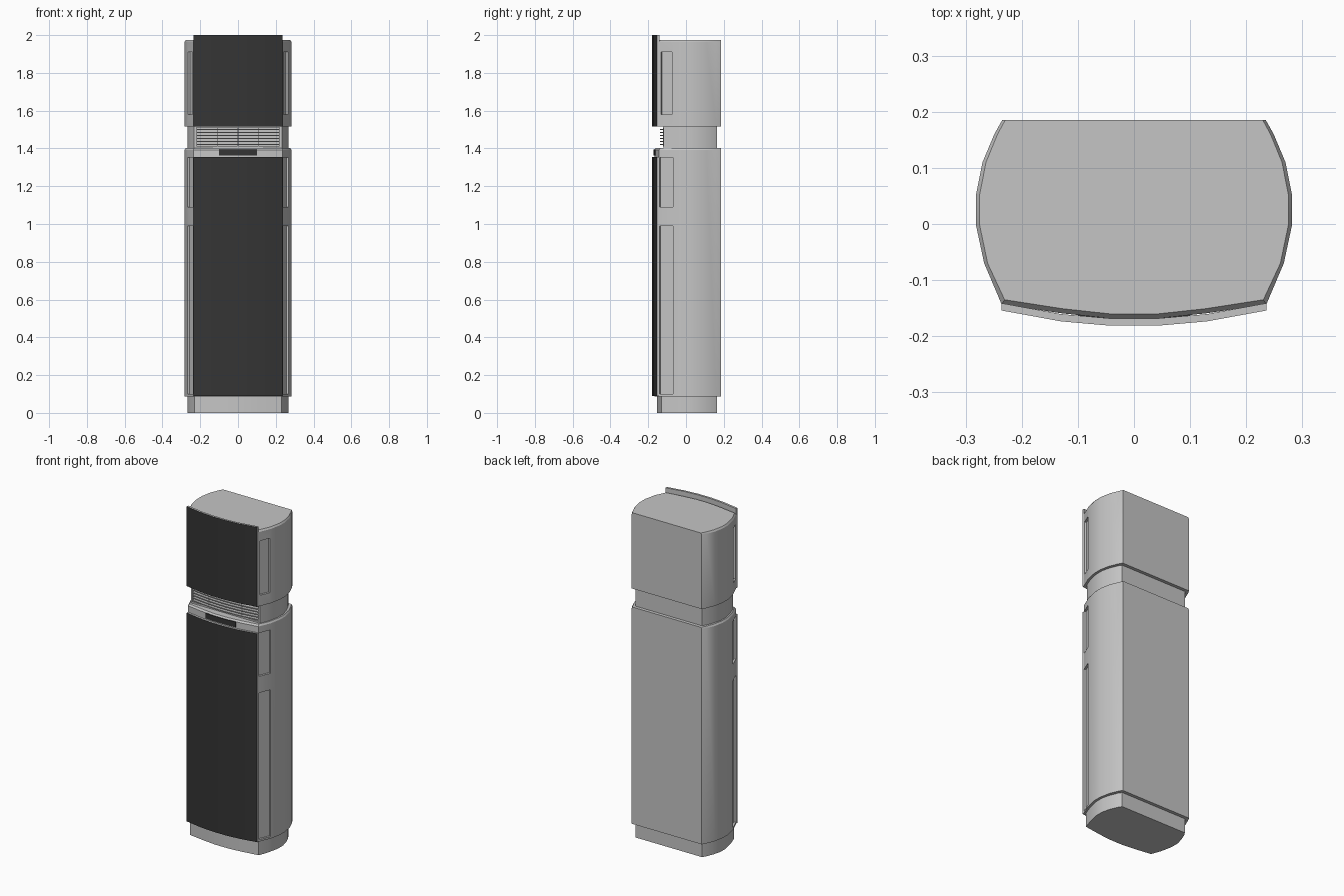
import bpy, bmesh
from mathutils import Vector

cube = bpy.data.objects.get("Cube")
if cube:
    bpy.data.objects.remove(cube, do_unlink=True)


def material(name, rgb):
    m = bpy.data.materials.new(name)
    m.use_nodes = True
    m.diffuse_color = (*rgb, 1)
    bsdf = next(n for n in m.node_tree.nodes if n.type == "BSDF_PRINCIPLED")
    bsdf.inputs["Base Color"].default_value = (*rgb, 1)
    return m


GREY = material("light grey plastic", (0.56, 0.56, 0.56))
DARK = material("charcoal glass", (0.035, 0.035, 0.035))


def loft(name, rings, mats=(GREY,), rule=None):
    """Skin a stack of (height, plan outline) rings and cap both ends."""
    bm = bmesh.new()
    loops = [[bm.verts.new((x, y, z)) for x, y in pts] for z, pts in rings]
    for a, b in zip(loops, loops[1:]):
        for i in range(len(a)):
            j = (i + 1) % len(a)
            bm.faces.new((a[i], a[j], b[j], b[i]))
    bm.faces.new(loops[0][::-1])
    bm.faces.new(loops[-1])
    bmesh.ops.recalc_face_normals(bm, faces=bm.faces)
    if rule:
        for f in bm.faces:
            f.material_index = rule(f)
    mesh = bpy.data.meshes.new(name)
    bm.to_mesh(mesh)
    bm.free()
    for m in mats:
        mesh.materials.append(m)
    ob = bpy.data.objects.new(name, mesh)
    bpy.context.collection.objects.link(ob)
    return ob


def activate(ob):
    bpy.ops.object.select_all(action="DESELECT")
    ob.select_set(True)
    bpy.context.view_layer.objects.active = ob


def smooth(ob):
    activate(ob)
    bpy.ops.object.shade_smooth_by_angle(angle=0.5)


def carve(ob, cutter):
    mod = ob.modifiers.new("cut", "BOOLEAN")
    mod.operation, mod.solver, mod.object = "DIFFERENCE", "EXACT", cutter
    cutter.hide_render = True
    activate(ob)
    bpy.ops.object.modifier_apply(modifier="cut")
    bpy.data.objects.remove(cutter, do_unlink=True)


def mirrored(half):
    return half + [(-x, y) for x, y in reversed(half)]


def eased(pts):
    """Slightly narrower outline for a chamfered rim; the back stays flush."""
    return [(x * 0.977, y + 0.008 if y < -0.1 else y) for x, y in pts]


def bowed(xs, front, back, bow=0.5):
    """Curved strip in plan, bulging to the front."""
    return ([(x, front + bow * x * x) for x in xs]
            + [(x, back + bow * x * x) for x in reversed(xs)])


def box(x0, x1, y0, y1):
    return [(x0, y0), (x1, y0), (x1, y1), (x0, y1)]


# Plan outlines
SIDE_REAR, SIDE_FRONT = Vector((0.267, -0.07)), Vector((0.236, -0.143))
BODY = mirrored([(0.235, 0.185), (0.249, 0.16), (0.27, 0.11), (0.282, 0.05),
                 (0.282, 0), tuple(SIDE_REAR), tuple(SIDE_FRONT),
                 (0.13, -0.159), (0.045, -0.168)])
inner_side = [(0.222, 0.165), (0.235, 0.145), (0.254, 0.1), (0.267, 0.05),
              (0.267, 0), (0.252, -0.07)]
NECK = mirrored(inner_side + [(0.232, -0.12)])
BASE = mirrored(inner_side + [(0.23, -0.13), (0.13, -0.145), (0.045, -0.154)])


def side_recess(ob, t0, t1, z0, z1, depth=0.012):
    """Shallow pocket in the front part of both sides."""
    edge = SIDE_FRONT - SIDE_REAR
    out = Vector((-edge.y, edge.x)).normalized()
    a, b = SIDE_REAR + edge * t0, SIDE_REAR + edge * t1
    quad = [a - out * depth, b - out * depth, b + out * 0.04, a + out * 0.04]
    for s in (1, -1):
        carve(ob, loft("recess_cutter", [(z, [(s * p.x, p.y) for p in quad])
                                         for z in (z0, z1)]))


# Base plinth
smooth(loft("base", [(0, BASE), (0.1, BASE)]))

# Lower cabinet with two pockets on each side
lower = loft("lower_cabinet", [(0.088, BODY), (1.393, BODY), (1.403, eased(BODY))])
side_recess(lower, 0, 0.95, 0.1, 0.99)
side_recess(lower, 0, 0.95, 1.09, 1.353)
smooth(lower)

# Neck with the air outlet opening
neck = loft("neck", [(1.39, NECK), (1.53, NECK)])
carve(neck, loft("outlet_cutter", [(z, box(-0.22, 0.22, -0.2, -0.095))
                                   for z in (1.412, 1.51)]))
smooth(neck)

# Outlet louvres and upright fins
slat_xs = [-0.22 + 0.044 * i for i in range(11)]
for i in range(6):
    z = 1.417 + 0.016 * i
    strip = bowed(slat_xs, -0.138, -0.118, 0.4)
    smooth(loft(f"louvre_{i + 1}", [(z, strip), (z + 0.006, strip)]))
for i, x in enumerate((-0.11, 0, 0.11)):
    fin = box(x - 0.002, x + 0.002, -0.122, -0.09)
    loft(f"outlet_fin_{i + 1}", [(1.41, fin), (1.512, fin)])

# Upper cabinet with one pocket on each side
upper = loft("upper_cabinet", [(1.515, BODY), (1.965, BODY), (1.975, eased(BODY))])
side_recess(upper, 0.06, 0.85, 1.58, 1.91)
smooth(upper)

# Curved door panels: dark front skin, grey backing
panel_xs = [-0.236, -0.13, -0.045, 0.045, 0.13, 0.236]
plan = bowed(panel_xs, -0.182, -0.169)
for name, z0, z1 in (("lower_door", 0.09, 1.355), ("upper_door", 1.517, 2.0)):
    smooth(loft(name, [(z0, plan), (z1, plan)], (GREY, DARK),
                lambda f: int(f.normal.y < -0.5)))

# Display strip above the lower door
display = bowed([-0.1, -0.045, 0.045, 0.1], -0.173, -0.164)
smooth(loft("display", [(1.362, display), (1.394, display)], (DARK,)))
